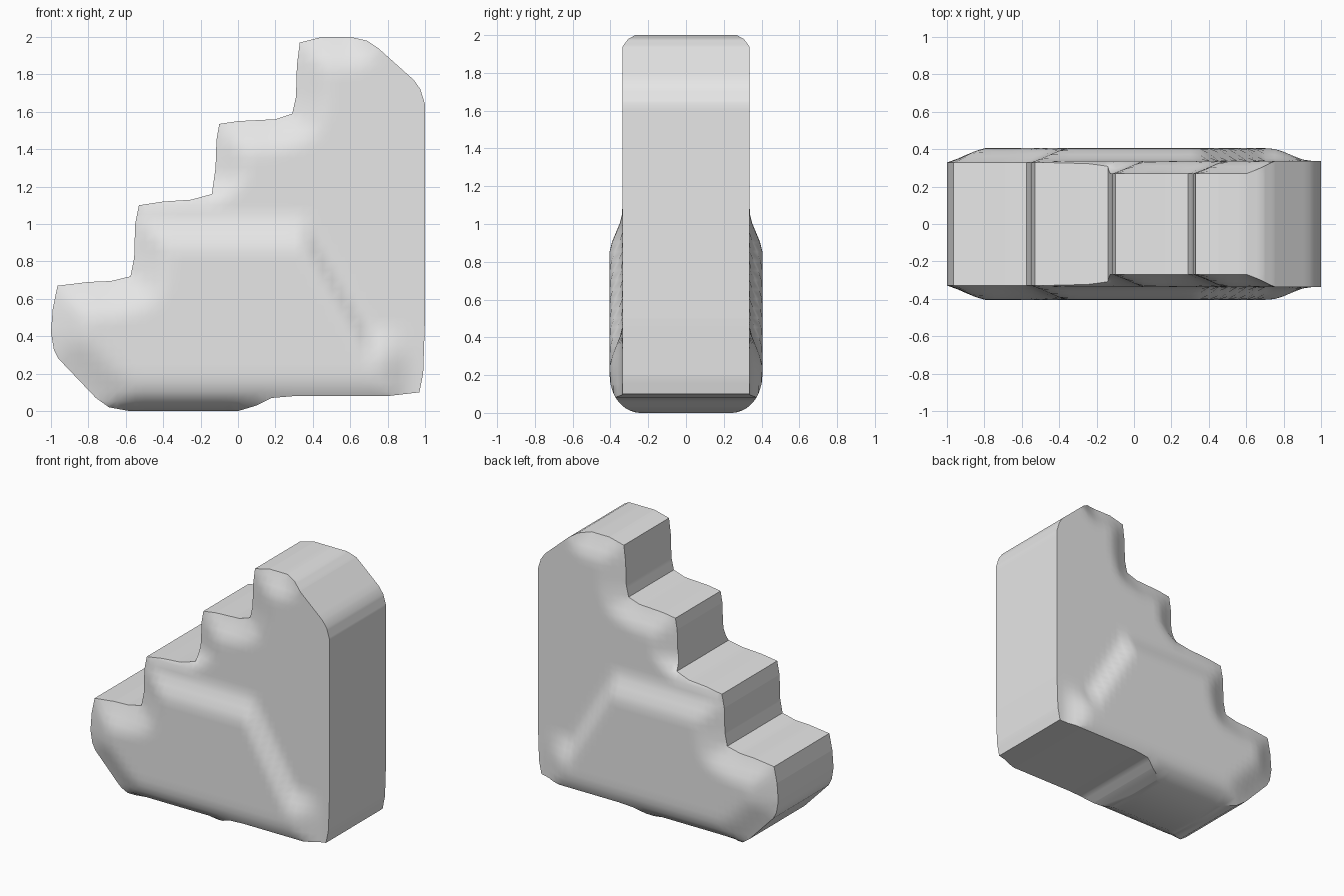
import bpy, bmesh, math
from mathutils import Vector
from mathutils.geometry import intersect_point_line

if "Cube" in bpy.data.objects:
    bpy.data.objects.remove(bpy.data.objects["Cube"])

# Side outline (x, z): underside, back, sloped top corner
OUTLINE = [(-.58, 0), (0, 0), (.1, .03), (.18, .07), (.3, .08), (.8, .08), (.97, .1),
           (.99, .2), (1, .5), (1, 1.64), (.975, 1.72), (.94, 1.77), (.75, 1.94), (.69, 1.98)]
# Steps from the top downward, then the toe
STEPS = [(.6, 2), (.45, 2), (.33, 1.97), (.315, 1.85), (.31, 1.68), (.29, 1.59),
         (.2, 1.56), (0, 1.55), (-.1, 1.535), (-.115, 1.45), (-.12, 1.3), (-.14, 1.16),
         (-.25, 1.13), (-.4, 1.12), (-.53, 1.1), (-.55, 1.0), (-.555, .82), (-.575, .72),
         (-.68, .695), (-.8, .69), (-.965, .67), (-.99, .55), (-1, .42), (-.985, .33),
         (-.96, .28), (-.76, .07), (-.69, .02)]


def smooth(a, b, t):
    t = max(0, min(1, (t - a) / (b - a)))
    return t * t * (3 - 2 * t)


def step_distance(x, z):
    p, best = Vector((x, z)), 9
    for a, b in zip(STEPS, STEPS[1:]):
        a, b = Vector(a), Vector(b)
        hit, f = intersect_point_line(p, a, b)
        hit = a if f < 0 else b if f > 1 else hit
        best = min(best, (p - hit.to_2d()).length)
    return best


def half_width(x, z):
    # wide lower body that fades upward and toward the back
    top = .96 - .6 * max(0, min(1, (x - .35) / .35))
    bulge = (1 - smooth(top - .12, top + .11, z)) * (1 - smooth(.72, .95, x))
    body = .337 + .068 * bulge
    # narrowing toward the steps, stronger on the upper ones
    edge = .32 - .06 * smooth(1.1, 1.25, z)
    narrowed = edge + .09 * smooth(-.06, .24, step_distance(x, z))
    # rounded underside
    k = 1 - min(1, max(0, z) / .2)
    under = .24 + .165 * math.sqrt(1 - k * k)
    return min(body, narrowed, under)


bm = bmesh.new()
side = bm.faces.new([bm.verts.new((x, 0, z)) for x, z in OUTLINE + STEPS])
bmesh.ops.inset_region(bm, faces=[side], thickness=.022, use_even_offset=True, use_boundary=True)

# Grid cuts so the side can be shaped
for i in range(1, 40):
    for co, no in (((-1 + i * .05 + .003, 0, 0), (1, 0, 0)), ((0, 0, i * .05 + .003), (0, 0, 1))):
        geom = bm.verts[:] + bm.edges[:] + bm.faces[:]
        bmesh.ops.bisect_plane(bm, geom=geom, plane_co=co, plane_no=no, dist=.0005)

# Shape the side, with a chamfer around the rim
rim = [e for e in bm.edges if e.is_boundary]
rim_verts = {v for e in rim for v in e.verts}
for v in bm.verts:
    x, z = v.co.x, v.co.z
    drop = .05 * smooth(.02, .08, z) if v in rim_verts else 0
    v.co.y = -(half_width(x, z) - drop)

# Rim wall to the centre plane, then the mirrored half
new = bmesh.ops.extrude_edge_only(bm, edges=rim)["geom"]
for v in new:
    if isinstance(v, bmesh.types.BMVert):
        v.co.y = 0
copy = bmesh.ops.duplicate(bm, geom=bm.verts[:] + bm.edges[:] + bm.faces[:])["geom"]
for v in copy:
    if isinstance(v, bmesh.types.BMVert):
        v.co.y *= -1
bmesh.ops.remove_doubles(bm, verts=bm.verts[:], dist=.0005)
bmesh.ops.recalc_face_normals(bm, faces=bm.faces[:])
bmesh.ops.triangulate(bm, faces=[f for f in bm.faces if len(f.verts) > 4])

mesh = bpy.data.meshes.new("stair_block")
bm.to_mesh(mesh)
bm.free()
block = bpy.data.objects.new("stair_block", mesh)
bpy.context.collection.objects.link(block)

grey = bpy.data.materials.new("light_grey")
grey.diffuse_color = (.8, .8, .8, 1)
grey.use_nodes = True
grey.node_tree.nodes["Principled BSDF"].inputs["Base Color"].default_value = grey.diffuse_color
mesh.materials.append(grey)

bpy.context.view_layer.objects.active = block
block.select_set(True)
bpy.ops.object.shade_smooth_by_angle(angle=math.radians(35))
